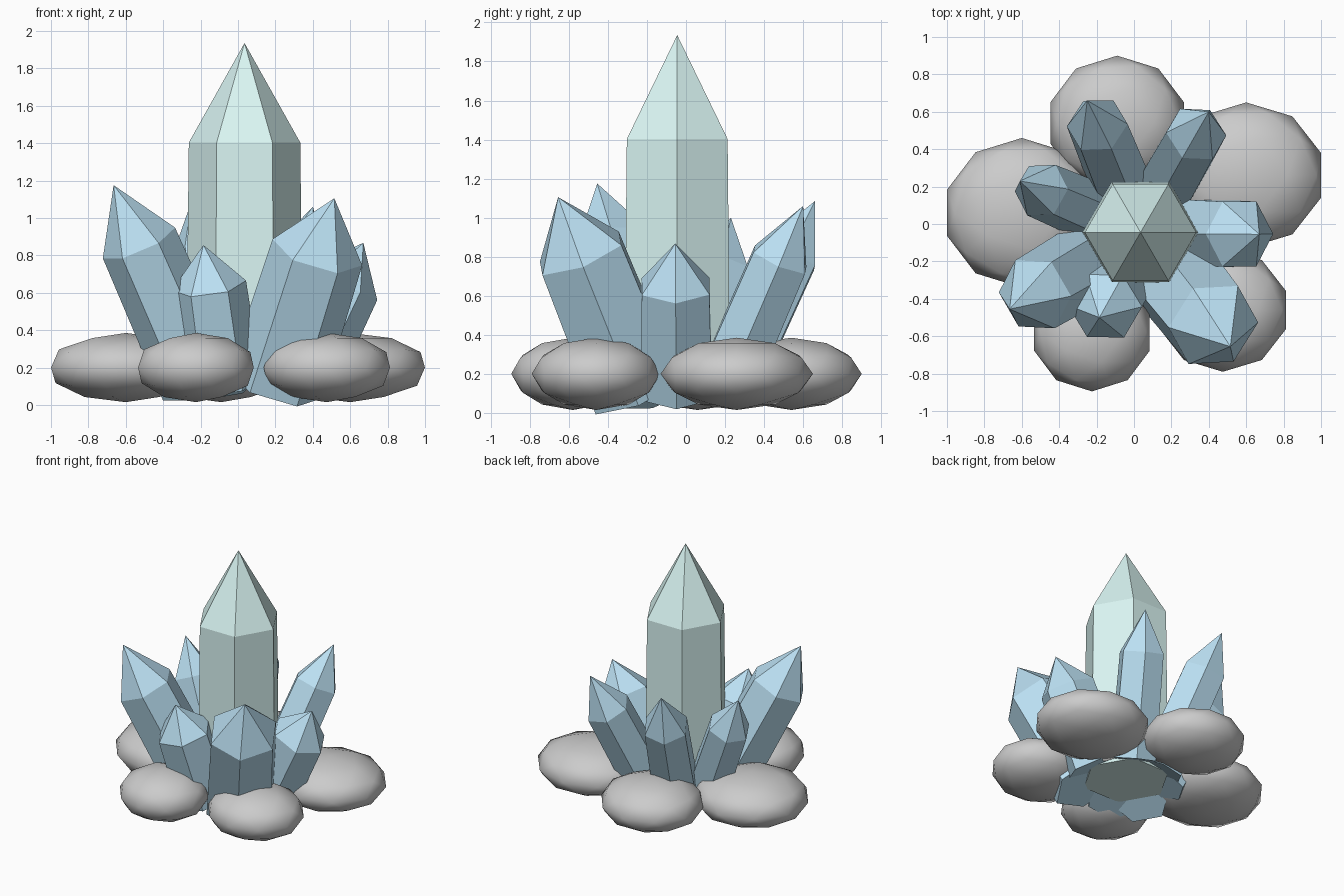
import bpy, bmesh
from math import cos, sin, tau
from mathutils import Vector

if "Cube" in bpy.data.objects:
    bpy.data.objects.remove(bpy.data.objects["Cube"])

CENTRE = Vector((0.035, -0.045, 0))


def material(name, colour):
    m = bpy.data.materials.new(name)
    m.diffuse_color = (*colour, 1)
    m.use_nodes = True
    m.node_tree.nodes["Principled BSDF"].inputs["Base Color"].default_value = m.diffuse_color
    return m


def finish(name, bm, mat=None):
    mesh = bpy.data.meshes.new(name)
    bm.to_mesh(mesh)
    bm.free()
    obj = bpy.data.objects.new(name, mesh)
    bpy.context.collection.objects.link(obj)
    if mat:
        mesh.materials.append(mat)
    return obj


def crystal(name, base, tip, radius, mat, shoulder=0.71, flare=1.05):
    """Six-sided prism from base towards tip, closed by a point."""
    axis = tip - base
    turn = Vector((0, 0, 1)).rotation_difference(axis)
    bm = bmesh.new()

    def ring(t, r):
        return [bm.verts.new(base + axis * t + turn @ Vector(
            (r * cos(tau * i / 6), r * sin(tau * i / 6), 0))) for i in range(6)]

    low, high = ring(0, radius * flare), ring(shoulder, radius)
    apex = bm.verts.new(tip)
    bm.faces.new(low[::-1])
    for i in range(6):
        j = (i + 1) % 6
        bm.faces.new((low[i], low[j], high[j], high[i]))
        bm.faces.new((high[i], high[j], apex))
    return finish(name, bm, mat)


def stone(name, x, y, rx, ry):
    """Flattened, smooth pebble."""
    bm = bmesh.new()
    bmesh.ops.create_icosphere(bm, subdivisions=2, radius=1)
    for v in bm.verts:
        v.co = Vector((x + v.co.x * rx, y + v.co.y * ry, 0.2 + v.co.z * 0.185))
    for f in bm.faces:
        f.smooth = True
    return finish(name, bm)


pale = material("pale_crystal", (0.70, 0.92, 0.90))
blue = material("blue_crystal", (0.50, 0.75, 0.90))

# Tall upright crystal
crystal("main_crystal", CENTRE + Vector((0, 0, 0.1)),
        CENTRE + Vector((0, 0, 1.935)), 0.298, pale)

# Leaning crystals around it: tip position, radius
leaning = {
    "front_left_crystal": ((-0.665, -0.455, 1.175), 0.21),
    "front_crystal": ((-0.185, -0.50, 0.855), 0.20),
    "front_right_crystal": ((0.515, -0.655, 1.105), 0.25),
    "right_crystal": ((0.67, -0.055, 0.867), 0.20),
    "back_right_crystal": ((0.40, 0.60, 1.06), 0.165),
    "back_crystal": ((-0.25, 0.66, 1.085), 0.165),
    "back_left_crystal": ((-0.61, 0.23, 1.0), 0.155),
}
for name, (tip, radius) in leaning.items():
    tip = Vector(tip)
    out = Vector((tip.x, tip.y, 0)) - CENTRE
    base = CENTRE + out.normalized() * 0.27 + Vector((0, 0, 0.11))
    crystal(name, base, tip, radius, blue)

# Ring of stones: centre x, y, radii
stone("left_stone", -0.60, 0.06, 0.42, 0.40)
stone("back_stone", -0.09, 0.54, 0.375, 0.36)
stone("right_stone", 0.60, 0.26, 0.42, 0.39)
stone("front_right_stone", 0.475, -0.46, 0.355, 0.33)
stone("front_stone", -0.225, -0.58, 0.325, 0.315)
